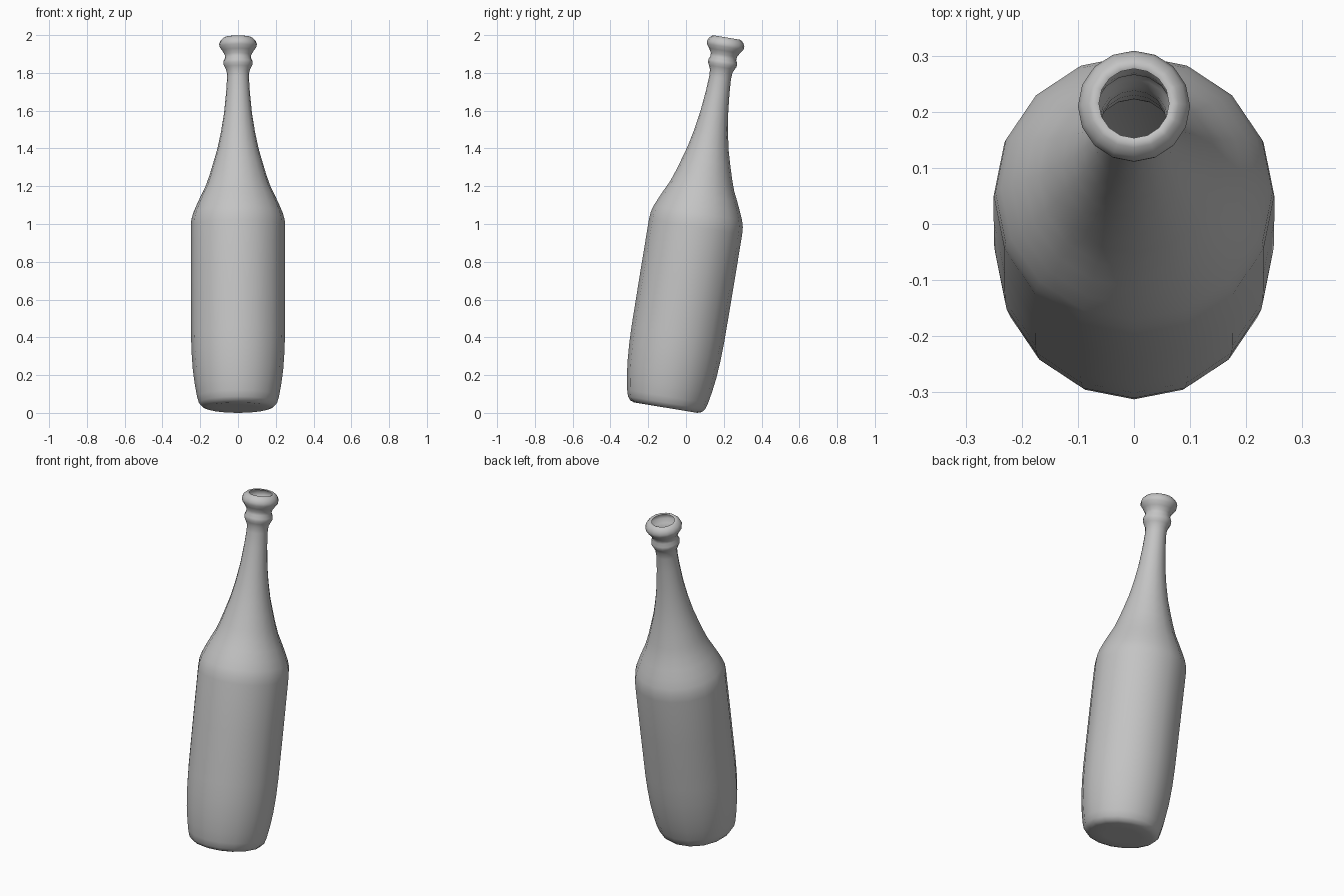
import bpy, bmesh, math
from mathutils import Matrix

cube = bpy.data.objects.get("Cube")
if cube:
    bpy.data.objects.remove(cube, do_unlink=True)

SIDES = 16
TILT = math.radians(9.35)

# Bottle outline as (radius, distance along the axis), base to mouth
PROFILE = [
    (0.10, 0.0), (0.17, 0.0), (0.192, 0.008), (0.207, 0.026), (0.217, 0.06),
    (0.228, 0.12), (0.239, 0.2), (0.246, 0.3), (0.249, 0.4), (0.25, 0.7),
    (0.25, 0.97), (0.247, 1.01), (0.237, 1.045), (0.218, 1.09), (0.195, 1.14),
    (0.171, 1.19), (0.15, 1.25), (0.129, 1.32), (0.109, 1.39), (0.09, 1.48),
    (0.074, 1.58), (0.063, 1.69), (0.058, 1.77), (0.06, 1.805),
    (0.069, 1.826), (0.077, 1.842), (0.077, 1.858), (0.069, 1.876),
    (0.07, 1.893), (0.083, 1.915), (0.098, 1.936), (0.1, 1.952),
    (0.093, 1.969), (0.08, 1.982), (0.07, 1.986), (0.0625, 1.982),
]

# Glass material
glass = bpy.data.materials.new("grey_glass")
glass.use_nodes = True
colour = (0.55, 0.55, 0.55, 1.0)
glass.diffuse_color = colour
glass.node_tree.nodes["Principled BSDF"].inputs["Base Color"].default_value = colour

# Bottle body: rings of the outline joined into an open-mouthed shell
bm = bmesh.new()
rings = []
for radius, height in PROFILE:
    ring = []
    for i in range(SIDES):
        a = math.tau * i / SIDES
        ring.append(bm.verts.new((radius * math.cos(a), radius * math.sin(a), height)))
    rings.append(ring)
for low, high in zip(rings, rings[1:]):
    for i in range(SIDES):
        j = (i + 1) % SIDES
        bm.faces.new((low[i], low[j], high[j], high[i]))
bm.faces.new(list(reversed(rings[0])))

# Lean the bottle back, resting on the rear edge of its base
lean = Matrix.Translation((0, -0.107, 0.03)) @ Matrix.Rotation(-TILT, 4, "X")
bmesh.ops.transform(bm, matrix=lean, verts=bm.verts)
lowest = min(v.co.z for v in bm.verts)
bmesh.ops.translate(bm, vec=(0, 0, -lowest), verts=bm.verts)
for face in bm.faces:
    face.smooth = True

mesh = bpy.data.meshes.new("bottle")
bm.to_mesh(mesh)
bm.free()
mesh.materials.append(glass)
bottle = bpy.data.objects.new("bottle", mesh)
bpy.context.collection.objects.link(bottle)
